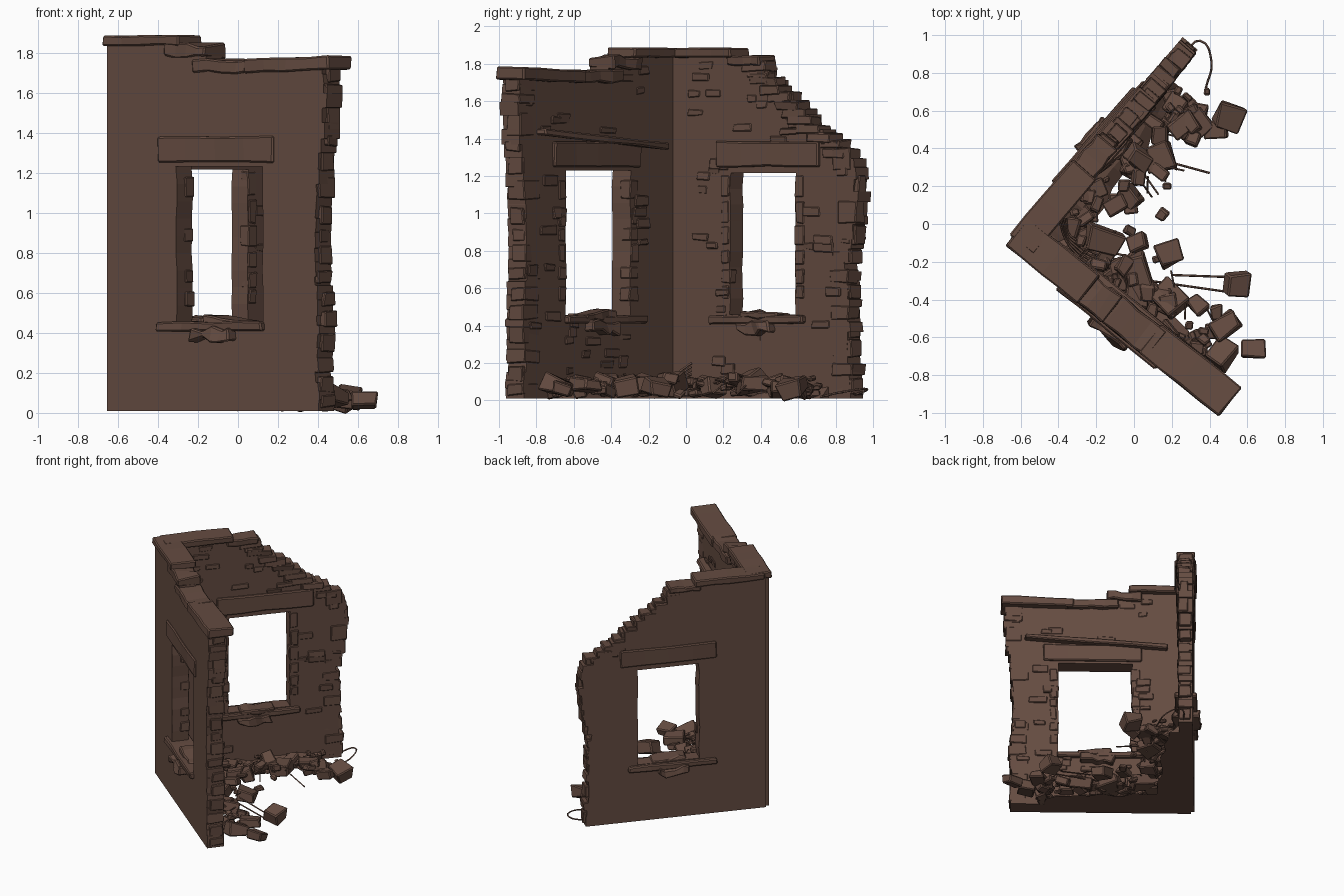
import bpy, bmesh, math, random
from mathutils import Vector, Matrix, Euler

random.seed(7)
rnd = random.uniform
if "Cube" in bpy.data.objects:
    bpy.data.objects.remove(bpy.data.objects["Cube"])

brown = bpy.data.materials.new("dusty_brown")
brown.use_nodes = True
colour = (0.13, 0.072, 0.053, 1)
brown.diffuse_color = colour
brown.node_tree.nodes["Principled BSDF"].inputs["Base Color"].default_value = colour


def frame(origin, along, inward):
    """Wall space: x along the wall, y towards the inside, z up."""
    m = Matrix.Identity(4)
    m.col[0][:2], m.col[1][:2], m.col[3][:2] = along, inward, origin
    return m


FRONT = frame((-0.655, -0.115), (0.78, -0.626), (0.626, 0.78))
BACK = frame((-0.66, -0.083), (0.65, 0.76), (0.76, -0.65))
FT, BT = 0.125, 0.105  # wall thicknesses


def finish(bm, name, matrix=Matrix.Identity(4), bevel=0.0):
    bmesh.ops.transform(bm, matrix=matrix, verts=bm.verts)
    bmesh.ops.recalc_face_normals(bm, faces=bm.faces)
    mesh = bpy.data.meshes.new(name)
    bm.to_mesh(mesh)
    bm.free()
    mesh.materials.append(brown)
    ob = bpy.data.objects.new(name, mesh)
    bpy.context.collection.objects.link(ob)
    if bevel:
        mod = ob.modifiers.new("worn_edges", "BEVEL")
        mod.width, mod.segments, mod.limit_method = bevel, 1, "ANGLE"


def add_box(bm, lo, hi, rough=0.0, rot=(0, 0, 0), cuts=0):
    """Box between two corners with uneven corners and an optional turn."""
    lo, hi = Vector(lo), Vector(hi)
    part = bmesh.new()
    bmesh.ops.create_cube(part, size=1)
    if cuts:
        long_edges = [e for e in part.edges if abs(e.verts[0].co.x - e.verts[1].co.x) > 0.5]
        bmesh.ops.subdivide_edges(part, edges=long_edges, cuts=cuts)
    turn = Euler(rot).to_matrix()
    for v in part.verts:
        local = Vector(a * b for a, b in zip(v.co, hi - lo))
        local += Vector((rnd(-1, 1), rnd(-1, 1), rnd(-1, 1))) * rough
        v.co = (lo + hi) / 2 + turn @ local
    tmp = bpy.data.meshes.new("part")
    part.to_mesh(tmp)
    part.free()
    bm.from_mesh(tmp)
    bpy.data.meshes.remove(tmp)


def slab(name, wall, s, d, z, rough=0.004, tilt=0.0):
    bm = bmesh.new()
    add_box(bm, (s[0], d[0], z[0]), (s[1], d[1], z[1]), rough, (0, tilt, 0), 3)
    finish(bm, name, wall, 0.008)


def reach(edge, z):
    """Length of the wall at a given height."""
    for (z0, s0), (z1, s1) in zip(edge, edge[1:]):
        if z <= z1:
            return s0 + (s1 - s0) * (z - z0) / (z1 - z0)
    return edge[-1][1]


def build_wall(name, wall, thick, start, edge, window):
    """Wall with a broken, stepped end and a rough window hole."""
    s0, s1, z0, z1 = window
    top = edge[-1][0]
    outline, z = [(start, 0.01)], 0.01
    while z < top:
        step = min(rnd(0.04, 0.09), top - z)
        s = reach(edge, z + step * 0.6) + rnd(-0.015, 0.015)
        outline += [(s, z), (s + rnd(-0.008, 0.008), z + step - 0.002)]
        z += step
    outline.append((start, top))
    count = 9
    hole = [(s0 + rnd(-0.006, 0.006), z0 + (z1 - z0) * i / count) for i in range(count + 1)]
    hole += [(s1 + rnd(-0.006, 0.006), z1 - (z1 - z0) * i / count) for i in range(count + 1)]
    bm = bmesh.new()
    for loop in (outline, hole):
        verts = [bm.verts.new((s, 0, z)) for s, z in loop]
        for a, b in zip(verts, verts[1:] + verts[:1]):
            bm.edges.new((a, b))
    bmesh.ops.triangle_fill(bm, edges=bm.edges[:], use_beauty=True, normal=(0, -1, 0))
    ext = bmesh.ops.extrude_face_region(bm, geom=bm.faces[:], use_keep_orig=True)
    for v in ext["geom"]:
        if isinstance(v, bmesh.types.BMVert):
            v.co.y = thick
    finish(bm, name, wall)

    # bricks showing through on the inner face
    bm = bmesh.new()
    for _ in range(42):
        z, w, h = rnd(0.12, top - 0.06), rnd(0.06, 0.14), rnd(0.03, 0.06)
        s = rnd(0.2, max(0.25, reach(edge, z + h) - w))
        if s0 - w < s < s1 and z0 - h < z < z1:
            continue
        add_box(bm, (s, thick - 0.03, z), (s + w, thick + rnd(0.003, 0.012), z + h), 0.006)
    # loose bricks along the broken end and the jambs
    z = 0.03
    while z < top - 0.1:
        h, s, d = rnd(0.05, 0.12), reach(edge, z + 0.06), rnd(0.005, 0.04)
        add_box(bm, (s - 0.12, d, z), (s + rnd(0, 0.02), thick + rnd(-0.01, 0.01), z + h), 0.006)
        if z0 < z < z1 - h:
            add_box(bm, (s0 - 0.06, 0.06, z), (s0 + rnd(-0.01, 0.02), thick + 0.006, z + h), 0.005)
            add_box(bm, (s1 - rnd(-0.01, 0.01), 0.06, z), (s1 + 0.06, thick + 0.006, z + h), 0.005)
        z += h + rnd(0.01, 0.05)
    finish(bm, name + "_bricks", wall, 0.005)


front_edge = [(0, 1.37), (0.3, 1.34), (0.5, 1.36), (0.85, 1.33), (1.2, 1.35), (1.5, 1.39),
              (1.735, 1.39), (1.736, 0.7), (1.78, 0.62), (1.84, 0.46)]
back_edge = [(0, 1.37), (0.2, 1.35), (0.5, 1.34), (0.72, 1.33), (0.9, 1.37), (1.05, 1.4),
             (1.27, 1.38), (1.32, 1.31), (1.4, 1.22), (1.47, 1.08), (1.55, 1.01), (1.62, 0.92),
             (1.72, 0.79), (1.8, 0.72), (1.85, 0.5)]
build_wall("front_wall", FRONT, FT, 0, front_edge, (0.445, 1.0, 0.45, 1.23))
build_wall("back_wall", BACK, BT, 0.01, back_edge, (0.51, 0.97, 0.46, 1.215))

# lintels and sills
for side, wall, thick, a, b in (("front", FRONT, FT, 0.33, 1.07), ("back", BACK, BT, 0.38, 1.1)):
    slab(side + "_lintel", wall, (a, b), (-0.012, thick - 0.02), (1.25, 1.38))
    slab(side + "_inner_lintel", wall, (a + 0.04, b + 0.04), (0.05, thick + 0.02), (1.25, 1.385))
    slab(side + "_sill", wall, (a, b - 0.06), (-0.03, thick + 0.03), (0.41, 0.455))
    slab(side + "_broken_sill", wall, (0.58, 0.82), (-0.06, thick + 0.05), (0.36, 0.42), 0.02)
    slab(side + "_sill_chunk", wall, (0.6, 0.85), (0.01, thick + 0.03), (0.43, 0.475), 0.012, 0.05)
slab("fallen_beam", FRONT, (0.18, 1.25), (FT, FT + 0.06), (1.38, 1.415), 0.006, -0.07)

# coping stones along the top
slab("corner_coping", FRONT, (-0.02, 0.47), (-0.015, FT + 0.05), (1.835, 1.885))
slab("front_step_stone", FRONT, (0.38, 0.64), (-0.01, FT + 0.03), (1.775, 1.84), 0.012)
slab("front_low_stone", FRONT, (0.55, 0.93), (-0.01, FT + 0.04), (1.70, 1.765), 0.008)
slab("front_end_coping", FRONT, (0.88, 1.425), (-0.015, FT + 0.055), (1.705, 1.775), 0.005, -0.04)
slab("back_coping", BACK, (0.02, 0.54), (-0.02, BT + 0.04), (1.835, 1.885))
slab("back_step_stone", BACK, (0.5, 0.73), (-0.01, BT + 0.02), (1.795, 1.845), 0.008)

# stepped bricks on the sloping break
bm = bmesh.new()
for i in range(12):
    z = 1.3 + i * 0.042
    s = reach(back_edge, z + 0.025)
    add_box(bm, (s - 0.14, rnd(0, 0.03), z), (s + rnd(0, 0.025), BT + rnd(0, 0.02), z + 0.05), 0.008)
finish(bm, "back_break_bricks", BACK, 0.005)

# low banks of debris against the foot of each wall
for name, wall, thick, length in (("front_debris", FRONT, FT, 1.1), ("back_debris", BACK, BT, 1.2)):
    bm = bmesh.new()
    rows = []
    for i in range(13):
        s = 0.1 + (length - 0.1) * i / 12
        wide = thick + (0.24 - 0.012 * i) * rnd(0.7, 1.1)
        ring = ((thick - 0.02, 0.01), (wide, 0.01), ((thick + wide) / 2, rnd(0.03, 0.07)),
                (thick - 0.02, rnd(0.06, 0.11)))
        rows.append([bm.verts.new((s, d, z)) for d, z in ring])
    for a, b in zip(rows, rows[1:]):
        for j in range(4):
            bm.faces.new((a[j], a[j - 1], b[j - 1], b[j]))
    bm.faces.new(rows[0])
    bm.faces.new(rows[-1])
    finish(bm, name, wall)


def add_stone(bm, x, y, z, size):
    half = Vector((size * rnd(0.8, 1.15), size * rnd(0.65, 0.9), size * rnd(0.4, 0.6)))
    turn = (rnd(-0.35, 0.35), rnd(-0.35, 0.35), rnd(0, math.pi))
    spot = Vector((x, y, max(z, size)))
    add_box(bm, spot - half, spot + half, size * 0.2, turn)


# rubble heap along both walls, with a few stones thrown further out
bm = bmesh.new()
for wall, length in ((FRONT, 1.15), (BACK, 1.3)):
    for _ in range(55):
        spot = wall @ Vector((rnd(0.2, length), 0.12 + rnd(0.02, 0.36) * rnd(0.5, 1), 0))
        if spot.x < 0.5:
            add_stone(bm, spot.x, spot.y, rnd(0.03, 0.12), rnd(0.02, 0.06))
for x, y, size in ((0.51, 0.57, 0.07), (0.44, 0.5, 0.06), (0.35, 0.53, 0.06), (0.55, -0.32, 0.075),
                   (0.63, -0.66, 0.06), (0.48, -0.54, 0.08), (0.46, -0.68, 0.075), (0.34, -0.43, 0.065),
                   (0.15, 0.05, 0.035), (0.14, 0.35, 0.085), (0.18, -0.15, 0.075), (-0.02, 0.14, 0.07),
                   (-0.16, -0.08, 0.085), (0.02, -0.26, 0.08), (0.18, -0.4, 0.08), (0.22, 0.62, 0.06)):
    add_stone(bm, x, y, size, size)
finish(bm, "rubble", bevel=0.011)


def rod(name, points, radius=0.006):
    curve = bpy.data.curves.new(name, "CURVE")
    curve.dimensions, curve.bevel_depth, curve.bevel_resolution = "3D", radius, 0
    curve.use_fill_caps, curve.resolution_u = True, 4
    spline = curve.splines.new("BEZIER")
    spline.bezier_points.add(len(points) - 1)
    for p, co in zip(spline.bezier_points, points):
        p.co, p.handle_left_type, p.handle_right_type = co, "AUTO", "AUTO"
    curve.materials.append(brown)
    bpy.context.collection.objects.link(bpy.data.objects.new(name, curve))


# bent rods and sticks among the rubble
rod("bent_rod", [(0.27, 0.9, 0.03), (0.35, 0.97, 0.06), (0.41, 0.86, 0.05), (0.38, 0.72, 0.02)])
rod("stick_long", [(0.2, -0.27, 0.1), (0.48, -0.28, 0.03)])
rod("stick_cross", [(0.08, -0.3, 0.1), (0.5, -0.36, 0.04)])
rod("stick_back", [(0.18, 0.33, 0.09), (0.4, 0.27, 0.03)])
for i in range(5):
    rod("corner_rod", [(-0.4 + i * 0.01, 0.03, 0.2 - i * 0.02), (-0.34, -0.12 + i * 0.015, 0.1),
                       (-0.12 + i * 0.03, -0.3 + i * 0.03, 0.04)])
for i in range(22):
    wall = FRONT if i % 2 else BACK
    a = wall @ Vector((rnd(0.3, 1.1), 0.12 + rnd(0.05, 0.3), rnd(0.04, 0.14)))
    turn, size = rnd(0, math.tau), rnd(0.05, 0.09)
    way = Vector((math.cos(turn) * size, math.sin(turn) * size, rnd(-0.02, 0.05)))
    rod("stick", [a - way * 0.4, a + way], 0.005)
